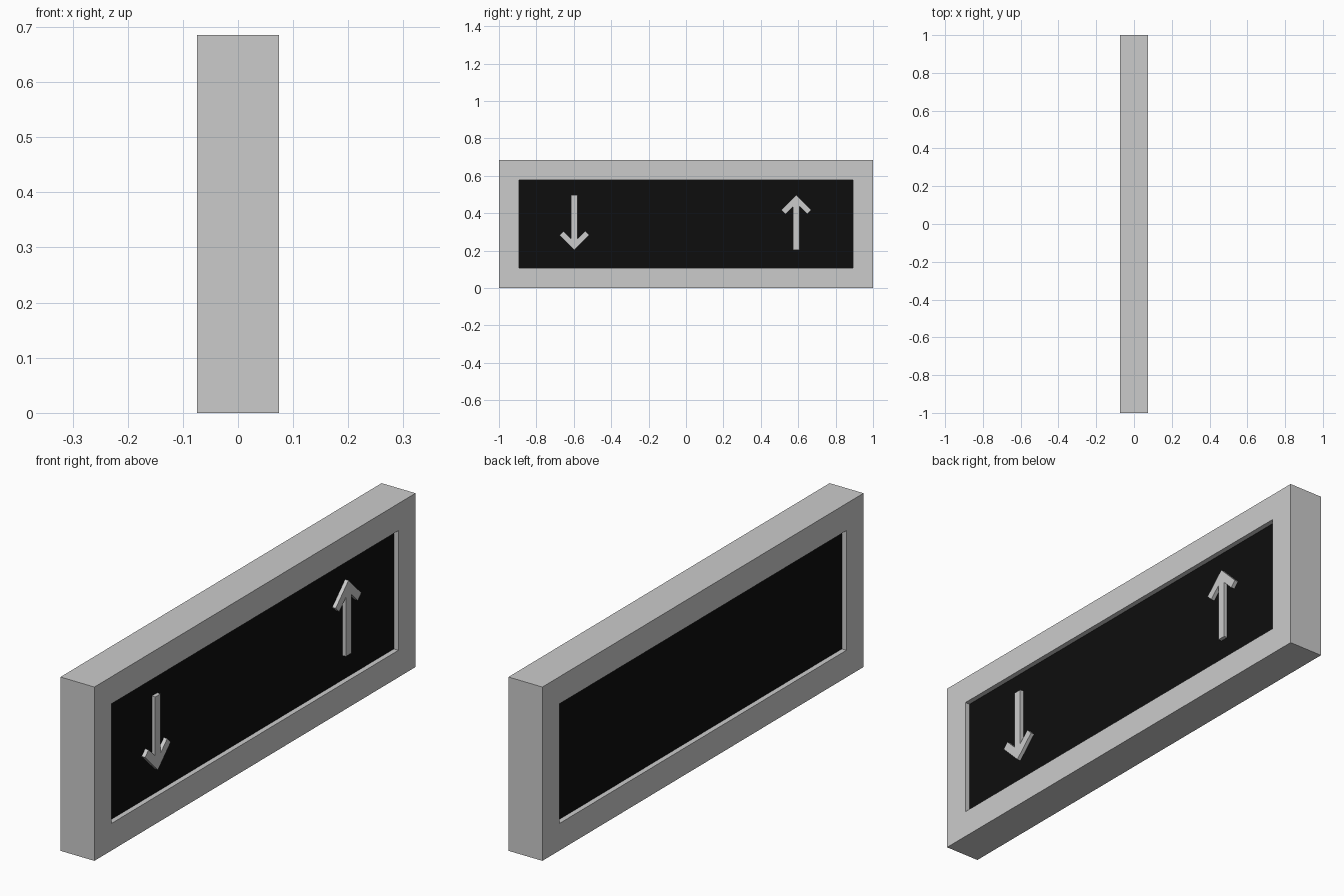
import bpy, bmesh
from mathutils import Matrix, Vector

if "Cube" in bpy.data.objects:
    bpy.data.objects.remove(bpy.data.objects["Cube"])

THICK, LENGTH, HEIGHT = 0.148, 2.0, 0.685
BORDER, RECESS = 0.151, 0.02
FLOOR_X = THICK / 2 - RECESS


def finish(bm, name):
    bmesh.ops.recalc_face_normals(bm, faces=bm.faces)
    mesh = bpy.data.meshes.new(name)
    bm.to_mesh(mesh)
    bm.free()
    obj = bpy.data.objects.new(name, mesh)
    bpy.context.collection.objects.link(obj)
    return obj


# Sign housing: a box with a recessed black panel on both broad faces
bm = bmesh.new()
bmesh.ops.create_cube(bm, size=1, matrix=Matrix.Translation((0, 0, HEIGHT / 2))
                      @ Matrix.Diagonal((THICK, LENGTH, HEIGHT, 1)))
bm.normal_update()
panels = [f for f in bm.faces if abs(f.normal.x) > 0.9]
bmesh.ops.inset_individual(bm, faces=panels, thickness=BORDER)
for panel in panels:
    side = 1 if panel.calc_center_median().x > 0 else -1
    floor = bmesh.ops.extrude_discrete_faces(bm, faces=[panel])["faces"][0]
    bmesh.ops.translate(bm, verts=floor.verts, vec=(-side * RECESS, 0, 0))
    floor.material_index = 1
housing = finish(bm, "sign_housing")

grey = bpy.data.materials.new("housing_grey")
black = bpy.data.materials.new("panel_black")
black.diffuse_color = (0.004, 0.004, 0.004, 1)
black.use_nodes = True
black.node_tree.nodes["Principled BSDF"].inputs["Base Color"].default_value = black.diffuse_color
housing.data.materials.append(grey)
housing.data.materials.append(black)


# Direction arrows: mirrored half profile, extruded out of the right panel
def arrow(name, y, direction):
    half = [(0.08, 0.067), (0.058, 0.045), (0.017, 0.086), (0.017, -0.147)]
    profile = [(0, 0.147)] + half + [(-a, b) for a, b in reversed(half)]
    centre_z = 0.35
    bm = bmesh.new()
    face = bm.faces.new([bm.verts.new((FLOOR_X, y + a, centre_z + direction * b))
                         for a, b in profile])
    new = bmesh.ops.extrude_face_region(bm, geom=[face])["geom"]
    bmesh.ops.translate(bm, vec=(0.015, 0, 0),
                        verts=[v for v in new if isinstance(v, bmesh.types.BMVert)])
    return finish(bm, name)


arrow("down_arrow", -0.597, -1)
arrow("up_arrow", 0.59, 1)
